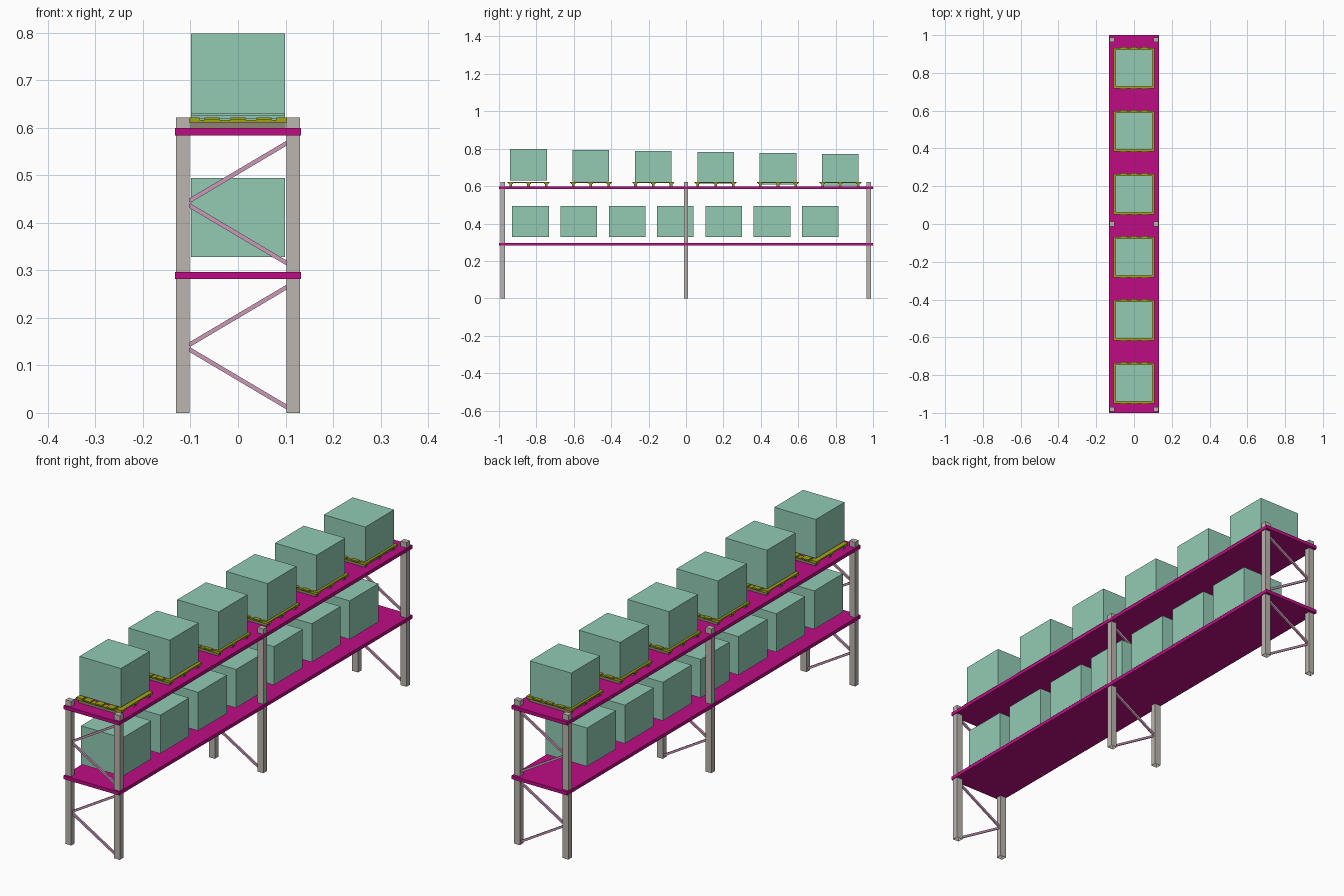
import bpy, bmesh, math
from mathutils import Matrix, Vector

if "Cube" in bpy.data.objects:
    bpy.data.objects.remove(bpy.data.objects["Cube"])


def material(name, rgb):
    lin = [(c / 255 / 12.92) if c < 10 else ((c / 255 + 0.055) / 1.055) ** 2.4 for c in rgb]
    m = bpy.data.materials.new(name)
    m.diffuse_color = (*lin, 1)
    m.use_nodes = True
    m.node_tree.nodes["Principled BSDF"].inputs["Base Color"].default_value = m.diffuse_color
    return m


GREY = material("post grey", (187, 181, 175))
PINK = material("brace pink", (203, 155, 184))
MAGENTA = material("shelf magenta", (190, 12, 132))
GREEN = material("carton green", (146, 203, 180))
OLIVE = material("pallet yellow", (163, 165, 22))
BROWN = material("pallet runner brown", (143, 134, 116))


def box(name, lo, hi, mat, open_bottom=False):
    """Axis-aligned box from two opposite corners."""
    lo, hi = Vector(lo), Vector(hi)
    bm = bmesh.new()
    bmesh.ops.create_cube(bm, size=1)
    bmesh.ops.scale(bm, vec=hi - lo, verts=bm.verts)
    if open_bottom:
        bmesh.ops.delete(bm, geom=[f for f in bm.faces if f.normal.z < -0.9], context="FACES_ONLY")
    me = bpy.data.meshes.new(name)
    bm.to_mesh(me)
    bm.free()
    me.materials.append(mat)
    ob = bpy.data.objects.new(name, me)
    ob.location = (lo + hi) / 2
    bpy.context.collection.objects.link(ob)
    return ob


def brace(name, y, z0, z1):
    """Thin diagonal bar in the x-z plane, from the right post to the left post."""
    dx, dz = -0.206, z1 - z0
    length = math.hypot(dx, dz)
    ob = box(name, (-length / 2, -0.004, -0.0045), (length / 2, 0.004, 0.0045), PINK)
    ob.location = (0, y, (z0 + z1) / 2)
    ob.rotation_euler = (0, -math.atan2(dz, dx), 0)


# Three upright frames: two posts and four zig-zag braces each
for y in (-0.98, 0.0, 0.976):
    for s in (-1, 1):
        box("post", (s * 0.116 - 0.014, y - 0.012, 0), (s * 0.116 + 0.014, y + 0.012, 0.622),
            GREY, open_bottom=True)
    for base in (0.0, 0.303):
        brace("brace_falling", y, base + 0.012, base + 0.134)
        brace("brace_rising", y, base + 0.265, base + 0.143)

# Two shelves
for z in (0.282, 0.584):
    box("shelf", (-0.133, -1, z), (0.133, 1, z + 0.015), MAGENTA)

# Lower row of cartons
for i in range(7):
    y = -0.8315 + 0.2583 * i
    box("lower_carton", (-0.099, y - 0.098, 0.328), (0.099, y + 0.098, 0.494), GREEN)

# Upper row: pallets with cartons that sit a little lower towards the back
for i in range(6):
    y = -0.842 + 0.3335 * i
    top = 0.798 - 0.0052 * i
    box("upper_carton", (-0.099, y - 0.098, top - 0.168), (0.099, y + 0.098, top), GREEN)
    # Runners and cross boards
    for dy in (-0.095, 0, 0.095):
        box("pallet_runner", (-0.1, y + dy - 0.007, 0.599), (0.1, y + dy + 0.007, 0.611), BROWN)
        box("pallet_cross_board", (-0.108, y + dy - 0.012, 0.611), (0.108, y + dy + 0.012, 0.6165), OLIVE)
    # Top boards, inner ones slightly longer
    for dx, half, reach in ((-0.095, 0.014, 0.107), (-0.055, 0.016, 0.112), (0, 0.016, 0.112),
                            (0.055, 0.016, 0.112), (0.095, 0.014, 0.107)):
        box("pallet_top_board", (dx - half, y - reach, 0.6165), (dx + half, y + reach, 0.622), OLIVE)
